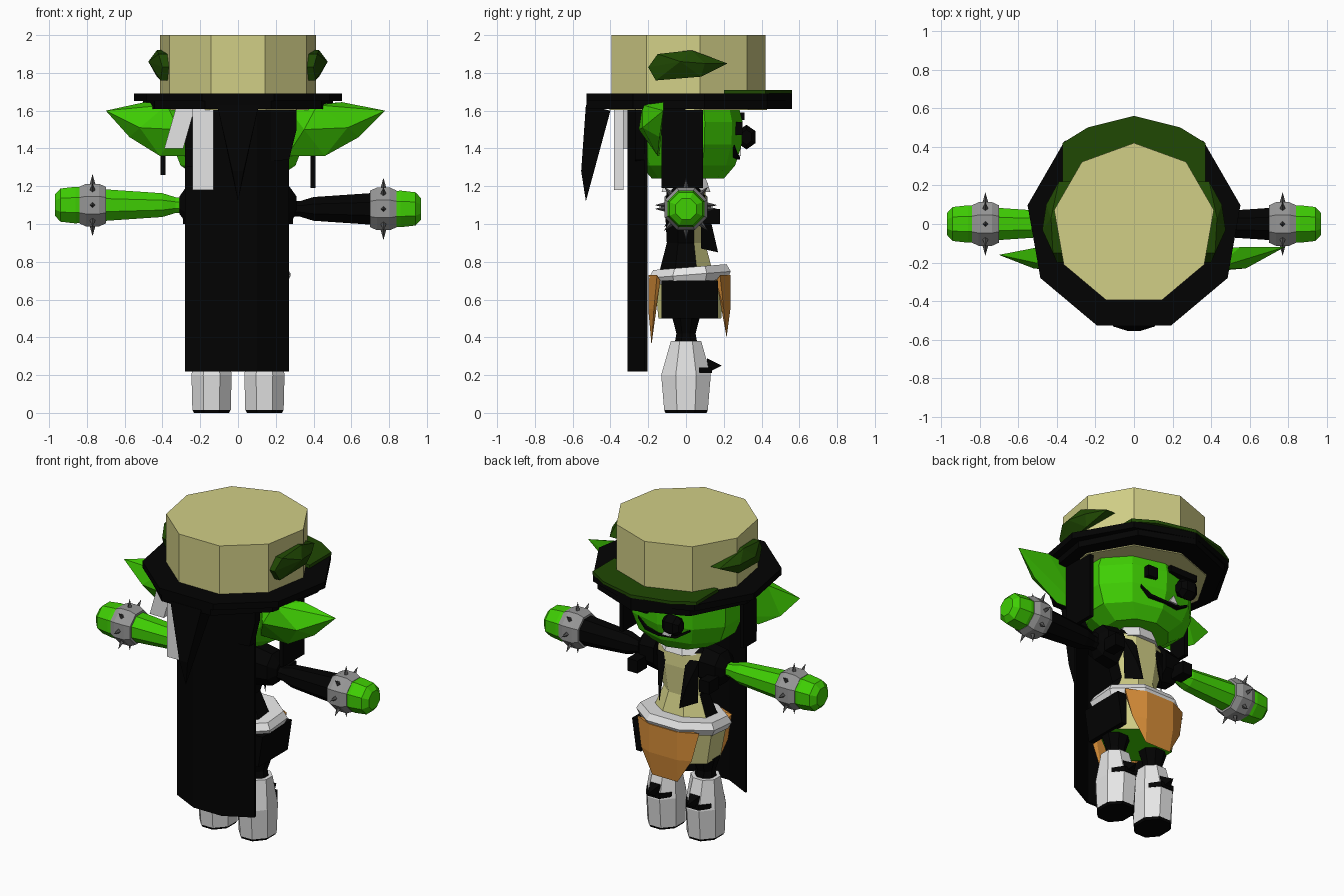
import bpy, bmesh, math
from mathutils import Vector

cube = bpy.data.objects.get("Cube")
if cube:
    bpy.data.objects.remove(cube)


def material(name, r, g, b):
    m = bpy.data.materials.new(name)
    m.use_nodes = True
    m.diffuse_color = (r, g, b, 1)
    m.node_tree.nodes["Principled BSDF"].inputs["Base Color"].default_value = (r, g, b, 1)
    return m


BLACK = material("black cloth", .0008, .0008, .0008)
GREEN = material("green skin", .05, .62, .001)
TAN = material("tan cloth", .64, .62, .24)
LEAF = material("dark green", .014, .065, .001)
ORANGE = material("orange cloth", .68, .27, .04)
PALE = material("pale grey", .78, .78, .78)
WHITE = material("white cloth", .88, .88, .88)
STEEL = material("steel grey", .31, .31, .31)
SPIKE = material("dark steel", .09, .09, .09)


def finish(name, bm, mats, rule=None):
    bmesh.ops.recalc_face_normals(bm, faces=bm.faces)
    if rule:
        for f in bm.faces:
            f.material_index = rule(f)
    me = bpy.data.meshes.new(name)
    bm.to_mesh(me)
    bm.free()
    for m in mats:
        me.materials.append(m)
    ob = bpy.data.objects.new(name, me)
    bpy.context.collection.objects.link(ob)


def loft(name, sections, mats, n=8, axis="z", at=(0, 0), phase=None, rule=None, tilt=0):
    """Stack of n-sided rings (position, radius a, radius b) along an axis."""
    bm = bmesh.new()
    start = math.pi / n if phase is None else phase
    rings = []
    for t, a, b in sections:
        ring = []
        for i in range(n):
            w = start + math.tau * i / n
            u, v = at[0] + a * math.cos(w), at[1] + b * math.sin(w)
            ring.append(bm.verts.new((u, v, t + tilt * v) if axis == "z" else (t, u, v)))
        rings.append(ring)
    for lo, hi in zip(rings, rings[1:]):
        for i in range(n):
            j = (i + 1) % n
            bm.faces.new((lo[i], lo[j], hi[j], hi[i]))
    bm.faces.new(rings[0])
    bm.faces.new(rings[-1])
    finish(name, bm, mats, rule)


def hull(name, points, mats, rule=None):
    bm = bmesh.new()
    for p in points:
        bm.verts.new(p)
    bmesh.ops.convex_hull(bm, input=bm.verts)
    bmesh.ops.dissolve_limit(bm, angle_limit=.02, verts=bm.verts, edges=bm.edges)
    finish(name, bm, mats, rule)


def box(name, lo, hi, mat):
    hull(name, [(x, y, z) for x in (lo[0], hi[0]) for y in (lo[1], hi[1])
                for z in (lo[2], hi[2])], [mat])


def both(pts):
    return [(s * x, y, z) for s in (1, -1) for x, y, z in pts]


# Hat: crown, stepped brim, front leaf plate, lining
up = math.pi / 2
loft("hat_crown", [(1.66, .42, .42), (2, .42, .42)], [TAN], 9, phase=up)
loft("hat_brim", [(1.65, .56, .56), (1.69, .56, .56)], [BLACK], 9, phase=up)
loft("hat_brim_lower", [(1.61, .51, .56), (1.65, .51, .56)], [BLACK], 9, phase=up)
loft("hat_lining", [(1.603, .43, .43), (1.612, .43, .43)], [TAN], 9, phase=up)
hull("brim_leaf", both([(x, y, z) for z in (1.69, 1.71) for x, y in
     ((.37, .2), (.37, .42), (.24, .5), (0, .56))]), [LEAF])

# Head, panels of hair, ears and hat leaves
loft("head", [(1.24, .21, .19), (1.31, .32, .25), (1.42, .365, .285), (1.54, .37, .29),
              (1.62, .34, .27)], [GREEN], 10, at=(0, .01))
for s, side, tip, low, front, back in ((1, "left", .78, 1.19, .09, 0),
                                       (-1, "right", .7, 1.26, 0, -.04)):
    k = tip / .78
    ear = [(.26, -.14, 1.62), (.26, -.14, 1.36), (.55, -.12, 1.645), (.42, -.23, 1.63),
           (.46, -.15, 1.36), (.64, -.14, 1.46), (.78, -.12, 1.6), (.35, -.25, 1.5), (.58, -.23, 1.51)]
    hull(side + "_ear", [(s * x * k, y + back * (x > .7), z) for x, y, z in ear], [GREEN])
    x0, x1 = sorted((s * .385, s * .41))
    box(side + "_hair_panel", (x0, -.13, low), (x1, front, 1.62), BLACK)
    rim = [(.4, -.2, 1.83), (.42, -.15, 1.9), (.43, .03, 1.92), (.39, .22, 1.85),
           (.43, .08, 1.78), (.41, -.16, 1.76)]
    hull(side + "_hat_leaf", [(s * (x - d), y, z) for x, y, z in rim for d in (0, .08)]
         + [(s * .475, -.03, 1.86), (s * .455, .1, 1.85)], [LEAF])

# Back hair, loose lock and pale ribbons with dark backs
hull("back_hair", [(x, y, z) for y in (-.27, -.22) for x, z in
     ((-.28, 1.63), (.31, 1.63), (.31, 1.5), (.27, 1.34), (-.28, 1.3))], [BLACK])
hull("hair_spike", both([(.11, -.53, 1.63), (.1, -.4, 1.6), (.03, -.555, 1.28)])
     + [(0, -.53, 1.12)], [BLACK])
for name, y0, y1, outline in (
        ("long_ribbon", -.38, -.33, ((-.24, 1.61), (-.13, 1.61), (-.13, 1.18), (-.24, 1.18))),
        ("short_ribbon", -.34, -.3, ((-.33, 1.61), (-.23, 1.61), (-.29, 1.4), (-.39, 1.4)))):
    hull(name, [(x, y, z) for y in (y0, y1) for x, z in outline], [PALE, BLACK],
         lambda f: int(f.normal.y > .5))

# Face: eye, patch with brow, smile and tooth
box("eye", (.07, .26, 1.47), (.14, .3, 1.54), BLACK)
loft("eye_patch", [(-.19, .03, .04), (-.16, .055, .065), (-.1, .055, .065), (-.07, .03, .04)],
     [BLACK], 6, "x", (.32, 1.46))
box("brow", (-.22, .25, 1.55), (-.02, .31, 1.59), BLACK)
smile = [(-.2, .24, 1.41), (-.12, .268, 1.36), (0, .277, 1.35), (.1, .268, 1.36), (.16, .25, 1.41)]
for a, b in zip(smile, smile[1:]):
    hull("mouth", [(x, y + d, z + e) for x, y, z in (a, b) for d in (-.03, .008)
                   for e in (-.008, .008)], [BLACK])
hull("tooth", [(x, y, 1.36) for x in (-.09, -.03) for y in (.26, .29)] + [(-.06, .29, 1.41)], [WHITE])

# Cape: thin sheet bent in three panels
bend = [(-.28, -.22), (-.1, -.31), (.1, -.31), (.27, -.22)]
for a, b in zip(bend, bend[1:]):
    hull("cape_panel", [(x, y + d, z) for x, y in (a, b) for d in (0, .015)
                        for z in (.22, 1.62)], [BLACK])

# Torso: vest open over a tan shirt, collar and lapels
loft("torso", [(.72, .22, .16), (.9, .14, .11), (1.08, .2, .12), (1.18, .19, .11), (1.26, .1, .08)],
     [BLACK, TAN], 8, rule=lambda f: int(f.normal.y > .75))
loft("collar", [(1.17, .16, .14), (1.25, .12, .11)], [WHITE], 8)
for s, side in ((1, "left"), (-1, "right")):
    hull(side + "_lapel", [(s * .07, .1, 1.14), (s * .15, .08, 1.14), (s * .07, .17, .85),
                           (s * .14, .08, .87), (s * .1, .14, .98)], [BLACK])
    x0, x1 = sorted((s * .22, s * .29))
    box(side + "_shoulder_tab", (x0, .08, 1), (x1, .18, 1.08), BLACK)
    loft(side + "_shoulder", [(s * .16, .11, .13), (s * .27, .1, .11), (s * .31, .05, .05)],
         [BLACK], 8, "x", (0, 1.1))

# Arms with spiked cuffs
for s, side, zc, mat in ((1, "left", 1.08, BLACK), (-1, "right", 1.1, GREEN)):
    c = (0, zc)
    loft(side + "_arm", [(s * .22, .045, .045), (s * .33, .045, .045), (s * .4, .068, .068),
                         (s * .7, .09, .09)], [mat], 8, "x", c)
    loft(side + "_hand", [(s * .7, .085, .085), (s * .86, .105, .105), (s * .94, .095, .095),
                          (s * .97, .06, .06)], [GREEN], 8, "x", c)
    loft(side + "_cuff", [(s * .7, .105, .105), (s * .735, .122, .122), (s * .805, .122, .122),
                          (s * .84, .105, .105)], [STEEL], 8, "x", c)
    for i in range(8):
        w = math.tau * i / 8
        out = Vector((0, math.cos(w), math.sin(w)))
        side_dir = Vector((0, -out.z, out.y))
        base = Vector((s * .77, 0, zc)) + out * .1
        corners = [base + Vector((.018 * a, 0, 0)) + side_dir * .018 * b
                   for a, b in ((1, 0), (0, 1), (-1, 0), (0, -1))]
        hull(side + "_cuff_spike", corners + [base + out * .065], [SPIKE])

# Belt, tan skirt with one black side panel, hanging flaps
loft("belt", [(.69, .28, .215), (.73, .3, .235), (.77, .275, .21)], [WHITE], 8, at=(0, .02), tilt=.08)
loft("skirt", [(.5, .23, .18), (.71, .27, .2)], [TAN, GREEN], 8, at=(0, .02),
     rule=lambda f: int(f.normal.z < -.9))
hull("left_side_panel", [(x, y, z) for y in (-.13, .17) for x, z in
     ((.2, .5), (.235, .5), (.265, .7), (.2, .7))], [BLACK])
for name, f, low in (("front_flap", 1, .4), ("back_flap", -.85, .36)):
    hull(name, both([(.22, .18 * f, .73), (.1, .235 * f, .73), (.18, .2 * f, .55),
                     (.1, .235 * f, .55), (.09, .215 * f, low), (.2, .16 * f, .7)]), [ORANGE])

# Legs and boots
for s, side in ((1, "left"), (-1, "right")):
    c = (s * .14, 0)
    loft(side + "_leg", [(.34, .07, .07), (.42, .06, .055), (.51, .09, .08)], [BLACK], 8, at=c)
    loft(side + "_boot", [(.015, .11, .125), (.2, .115, .142), (.38, .09, .087)], [PALE], 8, at=c)
    loft(side + "_sole", [(0, .1, .118), (.016, .11, .125)], [BLACK], 8, at=c)
    hull(side + "_strap", [(s * .14 + x, y, z) for x, y in ((-.09, .07), (.09, .07), (-.045, .137), (.045, .137))
                           for z in (.21, .24)], [BLACK])
    hull(side + "_boot_spike", [(s * .14 + x, .11, z) for x in (-.035, .035) for z in (.21, .29)]
         + [(s * .14, .19, .25)], [BLACK])
